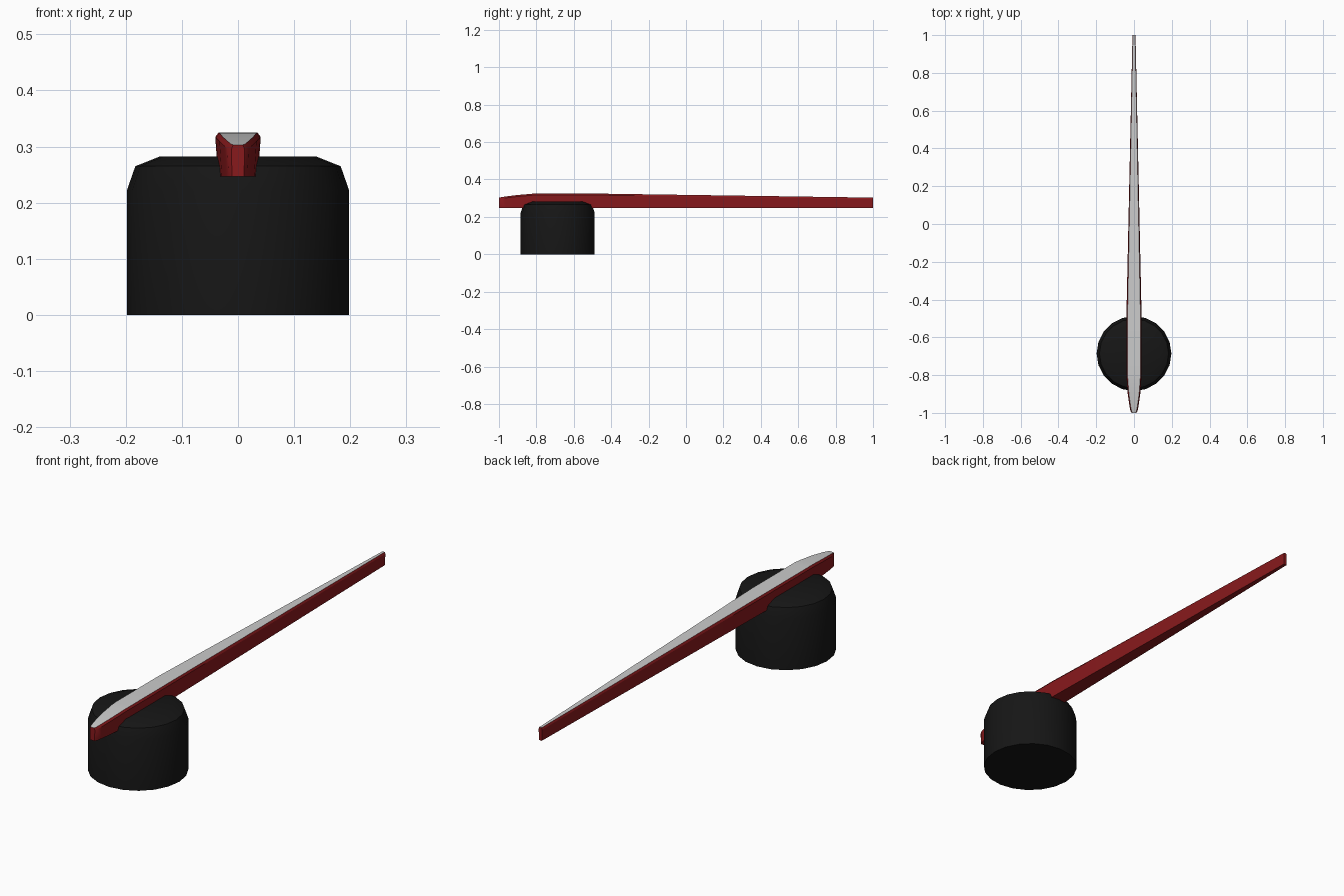
import bpy, bmesh, math

if "Cube" in bpy.data.objects:
    bpy.data.objects.remove(bpy.data.objects["Cube"])


def material(name, color):
    m = bpy.data.materials.new(name)
    m.diffuse_color = color
    m.use_nodes = True
    m.node_tree.nodes["Principled BSDF"].inputs["Base Color"].default_value = m.diffuse_color
    return m


def finish(name, bm, mat=None, angle=None):
    me = bpy.data.meshes.new(name)
    bm.normal_update()
    bm.to_mesh(me)
    bm.free()
    ob = bpy.data.objects.new(name, me)
    bpy.context.collection.objects.link(ob)
    if mat:
        me.materials.append(mat)
    if angle:
        bpy.ops.object.select_all(action='DESELECT')
        bpy.context.view_layer.objects.active = ob
        ob.select_set(True)
        bpy.ops.object.shade_smooth_by_angle(angle=math.radians(angle))
    return ob


def loft(bm, rings):
    for a, b in zip(rings, rings[1:]):
        for i in range(len(a)):
            j = (i + 1) % len(a)
            bm.faces.new((a[i], a[j], b[j], b[i]))


# Hub: rounded cylinder
SIDES = 20
bm = bmesh.new()
rings = []
for r, z in [(0.198, 0), (0.198, 0.222), (0.183, 0.265), (0.14, 0.282)]:
    rings.append([bm.verts.new((r * math.cos(2 * math.pi * i / SIDES),
                                -0.686 + r * math.sin(2 * math.pi * i / SIDES), z))
                  for i in range(SIDES)])
loft(bm, rings)
bm.faces.new(rings[0][::-1])
bm.faces.new(rings[-1])
finish("hub", bm, material("black", (0.008, 0.008, 0.008, 1)), 35)

# Needle stations: y, half width, top height
stations = [(-1.0, 0.012, 0.303), (-0.99, 0.019, 0.305), (-0.965, 0.024, 0.309),
            (-0.9, 0.033, 0.317), (-0.82, 0.039, 0.324), (-0.79, 0.0405, 0.325),
            (-0.5, 0.0405, 0.325), (1.0, 0.008, 0.303)]

# Needle body: tapered sides with a small chamfer at the upper edge
bm = bmesh.new()
rings = []
for y, w, z in stations:
    c = min(0.006, w * 0.3)
    half = [(w * 0.88, 0.247), (w, z - 0.008), (w - c, z)]
    section = half + [(-x, h) for x, h in reversed(half)]
    rings.append([bm.verts.new((x, y, h)) for x, h in section])
for a, b in zip(rings, rings[1:]):
    for i in (0, 1, 3, 4, 5):
        j = (i + 1) % 6
        bm.faces.new((a[j], a[i], b[i], b[j]))
bm.faces.new(rings[0])
bm.faces.new(rings[-1][::-1])
bmesh.ops.recalc_face_normals(bm, faces=bm.faces[:])
finish("needle_body", bm, material("red", (0.25, 0.01, 0.012, 1)), 30)

# Needle top: pale strip following the top of the body
bm = bmesh.new()
pairs = []
for y, w, z in stations:
    x = w - min(0.006, w * 0.3)
    pairs.append([bm.verts.new((-x, y, z)), bm.verts.new((x, y, z))])
for a, b in zip(pairs, pairs[1:]):
    bm.faces.new((a[0], a[1], b[1], b[0]))
finish("needle_top", bm, None, 30)
